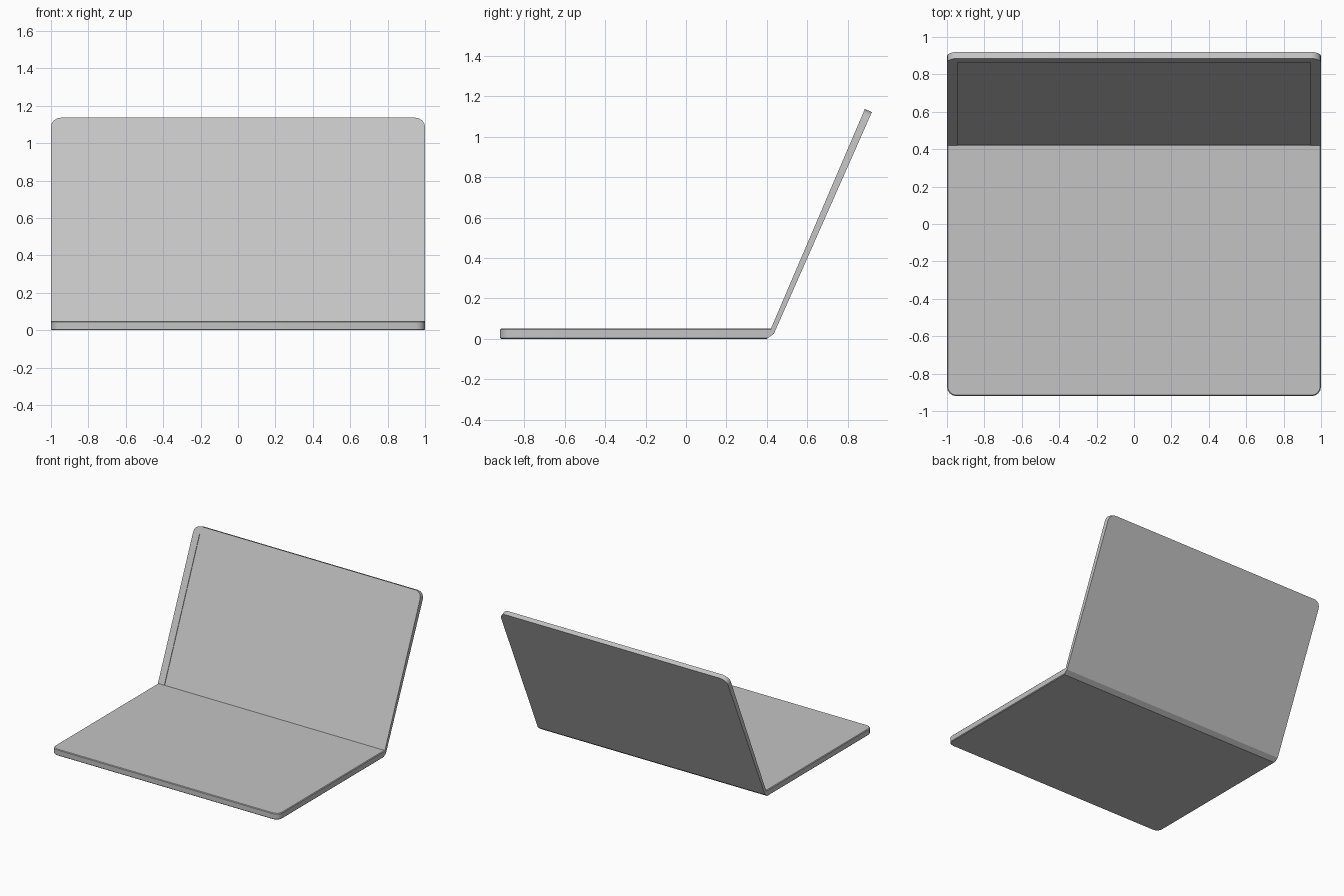
import bpy, bmesh, math
from mathutils import Vector

if "Cube" in bpy.data.objects:
    bpy.data.objects.remove(bpy.data.objects["Cube"])

grey = bpy.data.materials.new("casing grey")
grey.use_nodes = True
colour = (0.55, 0.55, 0.55, 1)
grey.diffuse_color = colour
grey.node_tree.nodes["Principled BSDF"].inputs["Base Color"].default_value = colour

# Side outline points (y, z)
hinge_front, hinge_back = (0.42, 0.05), (0.435, 0.025)
lid_top_back, lid_top_front = (0.92, 1.122), (0.885, 1.137)
base_outline = [(-0.92, 0), (0.40, 0), hinge_back, hinge_front, (-0.92, 0.05)]
lid_outline = [hinge_back, lid_top_back, lid_top_front, hinge_front]


def prism(outline):
    """Extrude a side outline across the full width."""
    bm = bmesh.new()
    left = bm.faces.new([bm.verts.new((1, y, z)) for y, z in outline])
    geom = bmesh.ops.extrude_face_region(bm, geom=[left], use_keep_orig=True)["geom"]
    bmesh.ops.translate(bm, vec=(-2, 0, 0), verts=[g for g in geom if isinstance(g, bmesh.types.BMVert)])
    bmesh.ops.recalc_face_normals(bm, faces=bm.faces)
    return bm


def round_corners(bm, ends, radius):
    """Round the two short edges joining the given outline points."""
    def at_end(v):
        return abs(v.co.x) > 0.999 and any(
            abs(v.co.y - y) + abs(v.co.z - z) < 0.001 for y, z in ends)
    edges = [e for e in bm.edges if all(at_end(v) for v in e.verts)
             and e.verts[0].co.x * e.verts[1].co.x > 0]
    bmesh.ops.bevel(bm, geom=edges, offset=radius, segments=4, profile=0.5, affect='EDGES')


def finish(bm, name):
    mesh = bpy.data.meshes.new(name)
    bm.to_mesh(mesh)
    bm.free()
    mesh.materials.append(grey)
    obj = bpy.data.objects.new(name, mesh)
    bpy.context.collection.objects.link(obj)
    bpy.ops.object.select_all(action='DESELECT')
    obj.select_set(True)
    bpy.context.view_layer.objects.active = obj
    bpy.ops.object.shade_smooth_by_angle(angle=math.radians(30))


# Keyboard base: rounded front corners and a fine chamfer on the rims
base = prism(base_outline)
round_corners(base, [base_outline[0], base_outline[-1]], 0.05)
rim = [e for e in base.edges
       if any(abs(f.normal.z) > 0.99 for f in e.link_faces)
       and not all(v.co.y > 0.39 for v in e.verts)]
bmesh.ops.bevel(base, geom=rim, offset=0.005, segments=1, affect='EDGES')
finish(base, "keyboard_base")

# Lid: recessed screen panel that runs almost down to the hinge
lid = prism(lid_outline)
up = Vector((0, lid_top_front[0] - hinge_front[0], lid_top_front[1] - hinge_front[1])).normalized()
lid.normal_update()
screen = min(lid.faces, key=lambda f: f.normal.y)
bmesh.ops.inset_region(lid, faces=[screen], thickness=0.08)
for v in screen.verts:
    if v.co.z < 0.5:
        v.co -= up * 0.06
bmesh.ops.inset_region(lid, faces=[screen], thickness=0, depth=-0.005)
round_corners(lid, [lid_top_back, lid_top_front], 0.055)
finish(lid, "screen_lid")
